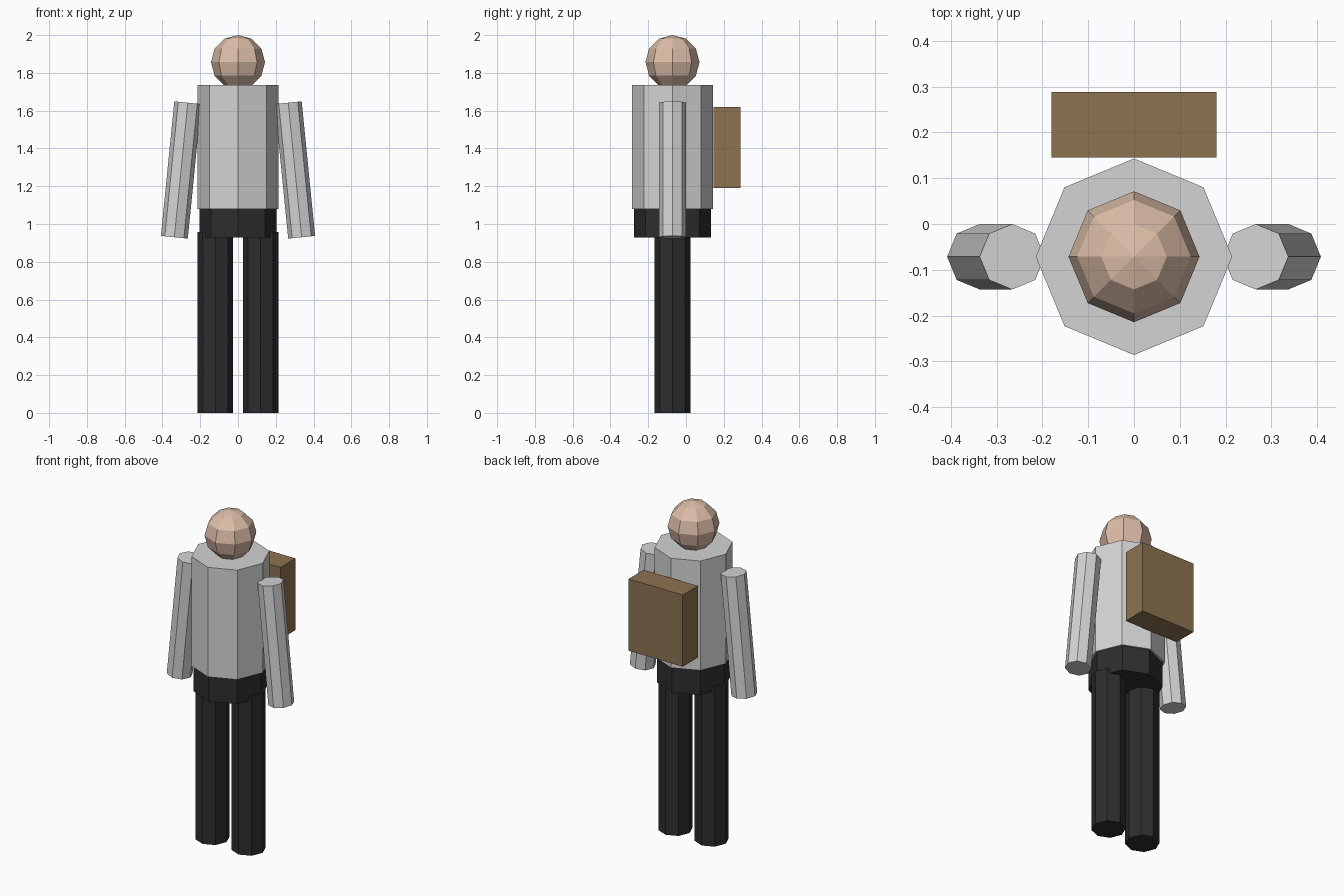
import bpy
from math import atan2, hypot

if "Cube" in bpy.data.objects:
    bpy.data.objects.remove(bpy.data.objects["Cube"], do_unlink=True)

BODY_Y = -0.0715
SIDES = 8


def srgb(value):
    c = value / 255
    return c / 12.92 if c <= 0.04045 else ((c + 0.055) / 1.055) ** 2.4


def material(name, rgb):
    mat = bpy.data.materials.new(name)
    mat.use_nodes = True
    colour = [srgb(c) for c in rgb] + [1]
    mat.diffuse_color = colour
    mat.node_tree.nodes["Principled BSDF"].inputs["Base Color"].default_value = colour
    return mat


skin = material("skin", (220, 189, 167))
shirt = material("light grey shirt", (212, 212, 212))
trousers = material("black trousers", (45, 45, 45))
leather = material("brown pack", (141, 115, 81))


def finish(name, mat):
    obj = bpy.context.object
    obj.name = name
    obj.data.materials.append(mat)
    return obj


def limb(name, mat, radius, bottom, top):
    """Eight-sided prism between two (x, z) points in the body plane."""
    dx, dz = top[0] - bottom[0], top[1] - bottom[1]
    bpy.ops.mesh.primitive_cylinder_add(
        vertices=SIDES, radius=radius, depth=hypot(dx, dz),
        location=((top[0] + bottom[0]) / 2, BODY_Y, (top[1] + bottom[1]) / 2),
        rotation=(0, atan2(dx, dz), 0))
    return finish(name, mat)


# Head
bpy.ops.mesh.primitive_uv_sphere_add(
    segments=SIDES, ring_count=6, radius=0.143, location=(0, BODY_Y, 1.857))
finish("head", skin)

# Trunk
limb("torso", shirt, 0.2145, (0, 1.08), (0, 1.737))
limb("hips", trousers, 0.203, (0, 0.928), (0, 1.08))

# Arms and legs on both sides
for side, s in (("left", 1), ("right", -1)):
    limb(side + "_arm", shirt, 0.0715, (s * 0.337, 0.93), (s * 0.266, 1.642))
    limb(side + "_leg", trousers, 0.094, (s * 0.12, 0), (s * 0.12, 0.958))

# Backpack
bpy.ops.mesh.primitive_cube_add(size=1, location=(0, 0.2165, 1.405))
pack = finish("backpack", leather)
pack.scale = (0.36, 0.143, 0.43)
